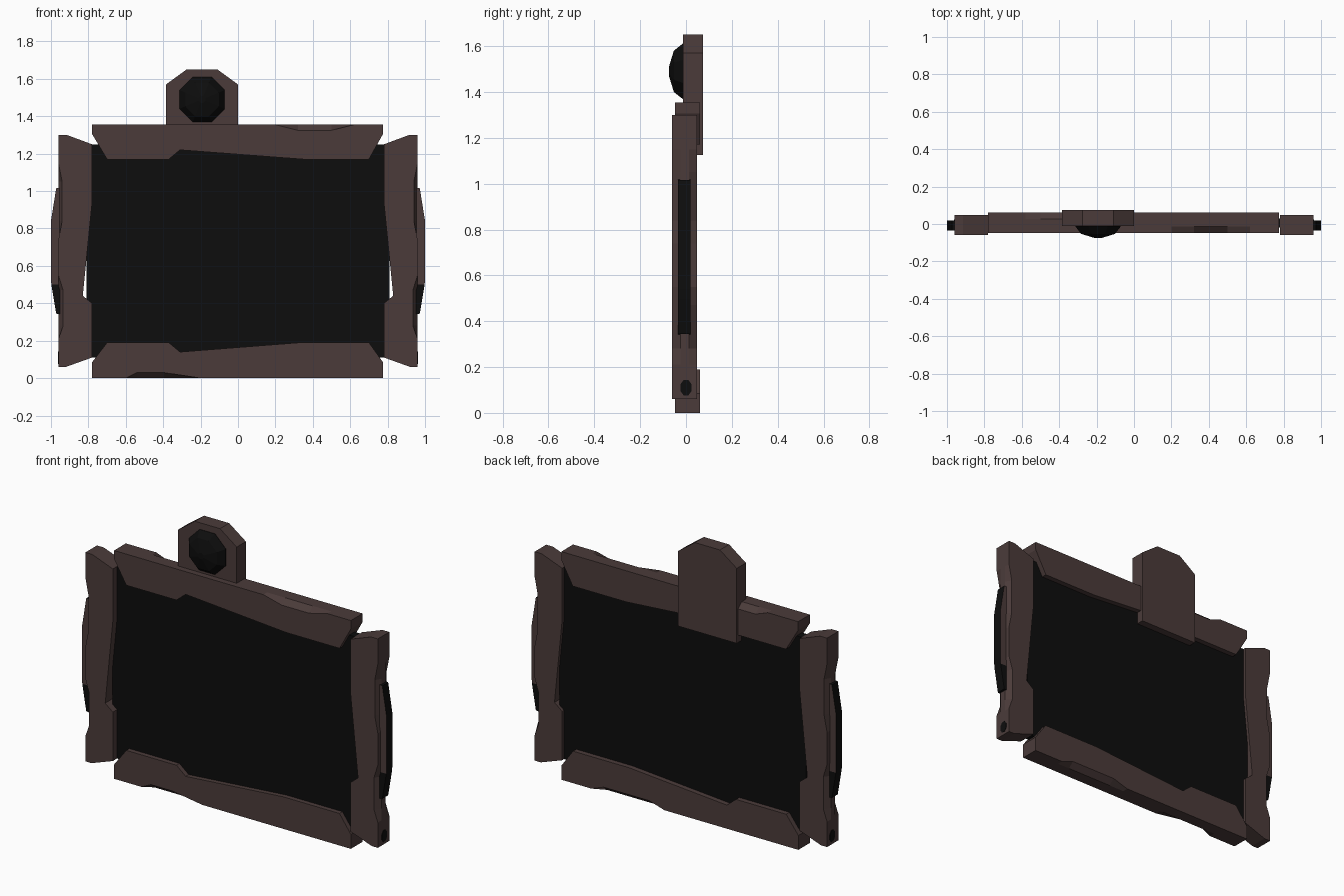
import bpy, bmesh, math

if "Cube" in bpy.data.objects:
    bpy.data.objects.remove(bpy.data.objects["Cube"])


def material(name, r, g, b):
    m = bpy.data.materials.new(name)
    m.diffuse_color = (r, g, b, 1)
    m.use_nodes = True
    m.node_tree.nodes["Principled BSDF"].inputs["Base Color"].default_value = m.diffuse_color
    return m


BROWN = material("dark brown casing", 0.07, 0.044, 0.042)
BLACK = material("near black", 0.004, 0.004, 0.004)


def loft(name, rings, mats):
    """Join matching rings of 3D points and cap both ends."""
    me = bpy.data.meshes.new(name)
    bm = bmesh.new()
    loops = [[bm.verts.new(p) for p in ring] for ring in rings]
    n = len(loops[0])
    for a, b in zip(loops, loops[1:]):
        for i in range(n):
            j = (i + 1) % n
            bm.faces.new((a[i], a[j], b[j], b[i]))
    bm.faces.new(loops[0])
    bm.faces.new(loops[-1])
    bmesh.ops.recalc_face_normals(bm, faces=bm.faces)
    bm.to_mesh(me)
    bm.free()
    for m in mats:
        me.materials.append(m)
    ob = bpy.data.objects.new(name, me)
    bpy.context.collection.objects.link(ob)
    return ob


def prism(name, pts, y0, y1, mats):
    return loft(name, [[(x, y, z) for x, z in pts] for y in (y0, y1)], mats)


def rail(name, inner, outer, inward, y0, y1):
    """Bar with worn outer edges: outer points are (x, z, front cut, back cut)."""
    def ring(y, k):
        pts = [(x, y, z) for x, z in inner]
        for p in outer:
            cut = p[k] if k else 0
            pts.append((p[0] + inward[0] * cut, y, p[1] + inward[1] * cut))
        return pts
    loft(name, [ring(y0, 2), ring(y0 + 0.035, 0), ring(y1 - 0.035, 0), ring(y1, 3)], [BROWN])


# Screen panel
prism("screen", [(-0.81, 0.11), (0.81, 0.11), (0.81, 1.25), (-0.81, 1.25)], -0.02, 0.03, [BLACK])

# Top and bottom rails
C = 0.03
rail("top_rail",
     [(0.775, 1.305), (0.70, 1.17), (0.35, 1.17), (-0.31, 1.22), (-0.37, 1.17), (-0.70, 1.17), (-0.78, 1.305)],
     [(-0.78, 1.355, 0, 0), (-0.58, 1.355, 0, 0), (-0.5, 1.355, 0, C), (-0.2, 1.355, 0, C),
      (0.0, 1.355, 0, 0), (0.2, 1.355, 0, 0), (0.32, 1.355, C, 0), (0.5, 1.355, C, 0),
      (0.62, 1.355, 0, 0), (0.775, 1.355, 0, 0)], (0, -1), -0.048, 0.062)
rail("bottom_rail",
     [(0.775, 0.085), (0.70, 0.19), (0.33, 0.19), (-0.31, 0.14), (-0.37, 0.19), (-0.70, 0.19), (-0.78, 0.085)],
     [(-0.78, 0, 0, 0), (-0.6, 0, 0, 0), (-0.54, 0, C, 0), (-0.4, 0, C, 0), (-0.2, 0, 0, 0),
      (0.1, 0, 0, 0), (0.2, 0, 0, C), (0.5, 0, 0, C), (0.58, 0, 0, 0), (0.775, 0, 0, 0)],
     (0, 1), -0.048, 0.06)

for s, side in ((-1, "left"), (1, "right")):
    # Side rail
    inner = [(0.92, 0.06), (0.78, 0.11), (0.78, 0.40), (0.83, 0.44), (0.78, 0.94), (0.78, 1.25), (0.915, 1.30)]
    outer = [(0.96, 1.30, 0), (0.96, 1.15, 0), (0.96, 1.05, 0.02), (0.96, 0.84, 0.02), (0.96, 0.74, 0),
             (0.96, 0.55, 0), (0.96, 0.47, 0.025), (0.96, 0.28, 0.025), (0.96, 0.21, 0), (0.96, 0.06, 0)]
    rail(side + "_rail", [(s * x, z) for x, z in inner],
         [(s * x, z, c, c) for x, z, c in outer], (-s, 0), -0.06, 0.048)

    # Grip strip: brown on its front and back above the lower end, black elsewhere
    up = [(0.94, 0.50), (0.998, 0.50), (1.0, 0.54), (1.0, 0.84), (0.972, 1.015), (0.94, 1.02)]
    grip = prism(side + "_grip", [(s * x, z) for x, z in up], -0.035, 0.02, [BLACK, BROWN])
    for f in grip.data.polygons:
        f.material_index = 1 if abs(f.normal.y) > 0.5 else 0
    low = [(0.94, 0.34), (0.972, 0.345), (0.998, 0.50), (0.94, 0.50)]
    prism(side + "_grip_end", [(s * x, z) for x, z in low], -0.035, 0.02, [BLACK])

    # Port on the outer side
    loft(side + "_port", [[(s * x, 0.027 * math.cos(a), 0.11 + 0.036 * math.sin(a))
                           for a in [math.pi / 8 + i * math.pi / 4 for i in range(8)]]
                          for x in (0.955, 0.962)], [BLACK])

# Camera mount clipped on the back of the top rail
prism("camera_mount", [(-0.385, 1.125), (0, 1.125), (0, 1.57), (-0.11, 1.65), (-0.275, 1.65), (-0.385, 1.57)],
      -0.012, 0.074, [BROWN])

# Faceted domed lens
rings = []
for apothem, y in ((0.121, -0.005), (0.121, -0.014), (0.09, -0.053), (0.018, -0.075)):
    r = apothem / math.cos(math.pi / 8)
    rings.append([(-0.192 + r * math.cos(a), y, 1.49 + r * math.sin(a))
                  for a in [math.pi / 8 + i * math.pi / 4 for i in range(8)]])
loft("lens", rings, [BLACK])
